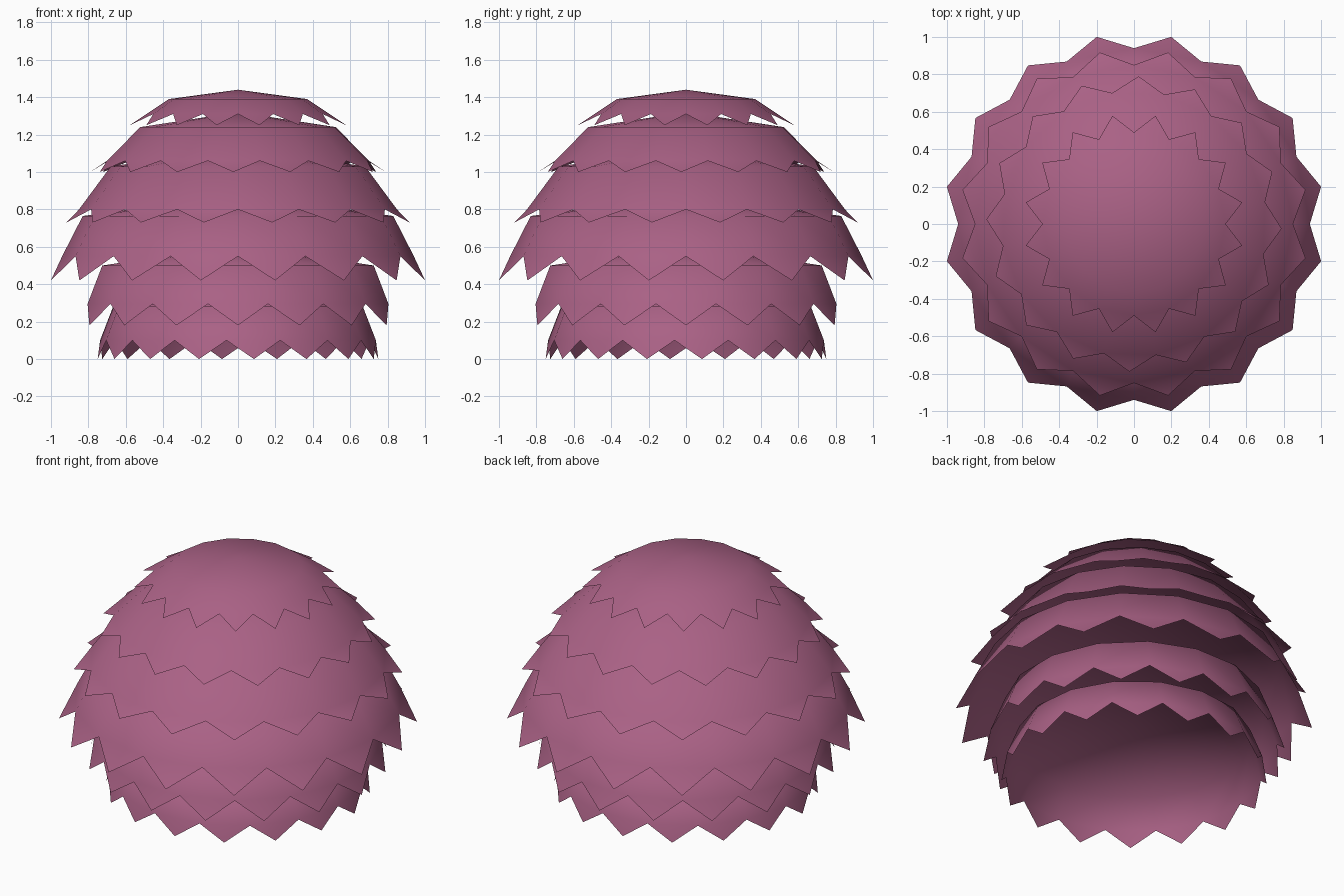
import bpy, bmesh, math

if "Cube" in bpy.data.objects:
    bpy.data.objects.remove(bpy.data.objects["Cube"])

mat = bpy.data.materials.new("mauve_pink")
mat.diffuse_color = (0.40, 0.12, 0.235, 1)
mat.use_nodes = True
mat.node_tree.nodes["Principled BSDF"].inputs["Base Color"].default_value = mat.diffuse_color

N = 16
STEP = 2 * math.pi / N


def tier(name, apex, ring, valley, tip, phase):
    """Domed skirt with a zigzag hem; ring, valley and tip are (radius, z)."""
    bm = bmesh.new()

    def loop(profile, shift):
        r, z = profile
        return [bm.verts.new((r * math.cos(a), r * math.sin(a), z))
                for a in (math.radians(phase) + (i + shift) * STEP for i in range(N))]

    top = bm.verts.new((0, 0, apex))
    shoulder = loop(ring, 0.5)
    notch = loop(valley, 0.5)
    point = loop(tip, 1.0)
    for i in range(N):
        j = (i + 1) % N
        bm.faces.new((top, shoulder[i], shoulder[j]))                # crown
        bm.faces.new((shoulder[i], notch[i], notch[j], shoulder[j]))  # skirt
        bm.faces.new((notch[i], point[i], notch[j]))                 # tooth
    for f in bm.faces:
        f.smooth = True
    me = bpy.data.meshes.new(name)
    bm.to_mesh(me)
    bm.free()
    me.materials.append(mat)
    ob = bpy.data.objects.new(name, me)
    bpy.context.collection.objects.link(ob)


# Layers from the top down: apex z, shoulder, notch, tooth tip, rotation
tier("top_layer",     1.44, (0.37, 1.39), (0.49, 1.31),  (0.59, 1.25), 11.25)
tier("second_layer",  1.32, (0.53, 1.24), (0.71, 1.06),  (0.79, 1.00), -1.8)
tier("third_layer",   1.13, (0.68, 1.03), (0.85, 0.80),  (0.935, 0.73), 11.25)
tier("fourth_layer",  0.88, (0.83, 0.765), (0.94, 0.55), (1.02, 0.42), 11.25)
tier("fifth_layer",   0.61, (0.74, 0.50), (0.82, 0.295), (0.86, 0.18), 0)
tier("bottom_layer",  0.38, (0.67, 0.28), (0.74, 0.10),  (0.755, 0.0), 6.5)
